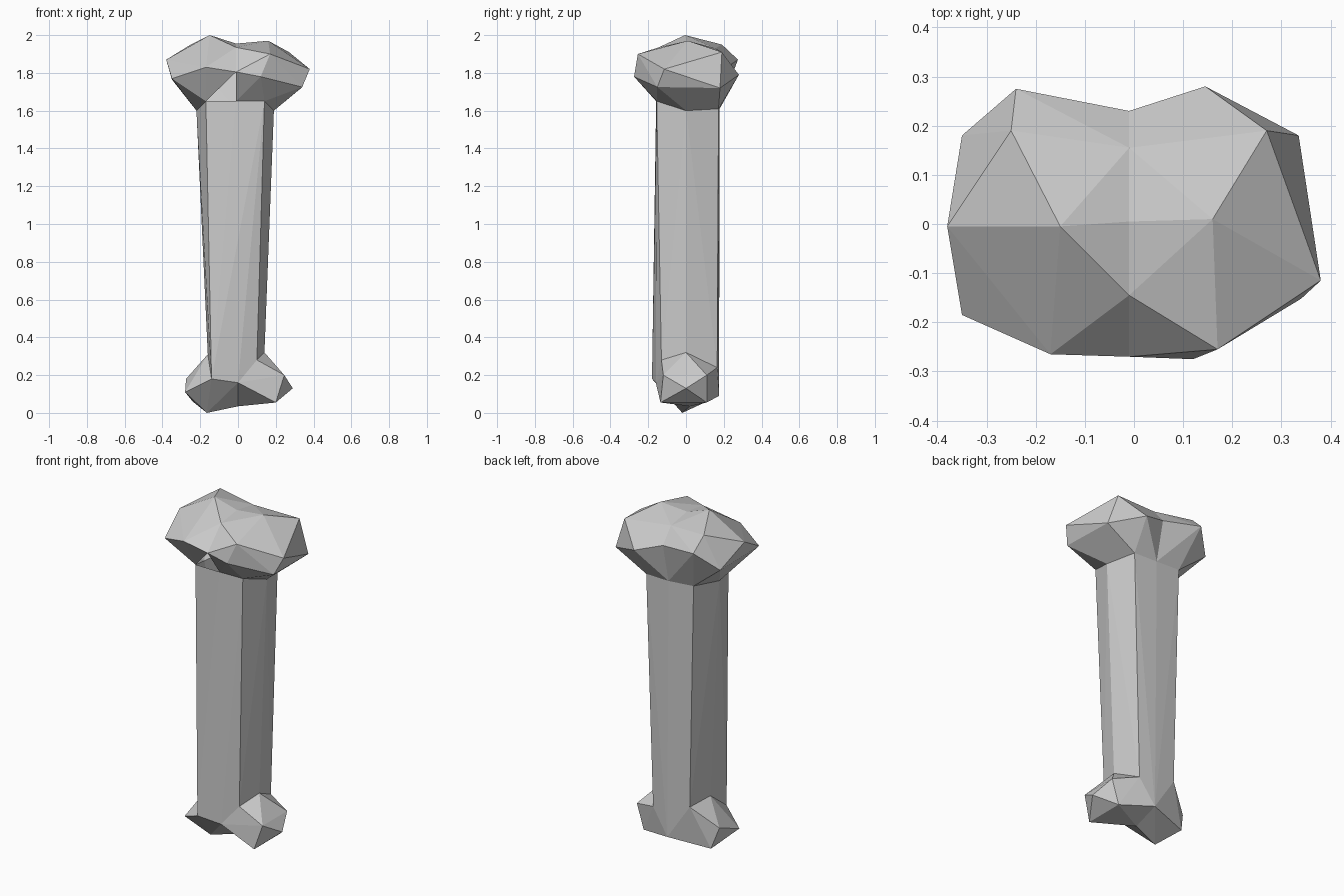
import bpy, bmesh

if "Cube" in bpy.data.objects:
    bpy.data.objects.remove(bpy.data.objects["Cube"])

# Shaft end rings: front-mid, front-right, right, back-right, back-mid, back-left, left, front-left
top_ring = [(-.01, -.158, 1.65), (.14, -.155, 1.65), (.19, 0, 1.60), (.14, .172, 1.61),
            (-.01, .178, 1.61), (-.17, .172, 1.62), (-.22, 0, 1.60), (-.17, -.155, 1.65)]
low_ring = [(0, -.16, .16), (.10, -.13, .28), (.14, 0, .32), (.10, .165, .24),
            (0, .175, .09), (-.14, .165, .30), (-.16, 0, .31), (-.14, -.18, .18)]

# Seam between the two upper lobes, then each lobe
top_seam = [(-.01, -.27, 1.805), (-.01, -.145, 1.935), (-.01, .005, 1.955),
            (-.01, .155, 1.93), (-.01, .23, 1.84)]
top_left = [(-.15, -.005, 2.0), (-.25, .19, 1.95), (-.24, .275, 1.87), (-.35, .18, 1.765),
            (-.38, -.005, 1.87), (-.35, -.185, 1.77), (-.17, -.265, 1.83)]
top_right = [(.16, .01, 1.97), (.27, .19, 1.91), (.145, .28, 1.79), (.335, .18, 1.72),
             (.38, -.115, 1.82), (.34, -.152, 1.725), (.17, -.255, 1.90), (.12, -.275, 1.78)]

# Seam between the two lower lobes, then each lobe
low_seam = [(0, .02, .035)]
low_left = [(-.28, -.10, .11), (-.275, .08, .18), (-.24, .11, .06), (-.165, -.02, 0)]
low_right = [(.29, 0, .13), (.245, .11, .20), (.245, -.12, .20),
             (.20, -.135, .055), (.20, .11, .055)]

bone = bmesh.new()
shared = {}


def add_hull(points, *hidden_sets):
    """Add a convex chunk, leaving out faces that lie inside the bone."""
    chunk = bmesh.new()
    for p in points:
        chunk.verts.new(p)
    bmesh.ops.convex_hull(chunk, input=chunk.verts[:])
    bmesh.ops.recalc_face_normals(chunk, faces=chunk.faces[:])
    hidden = [{tuple(round(c, 3) for c in p) for p in s} for s in hidden_sets]
    for f in chunk.faces:
        keys = [tuple(round(c, 3) for c in v.co) for v in f.verts]
        if any(set(keys) <= s for s in hidden):
            continue
        for k in keys:
            if k not in shared:
                shared[k] = bone.verts.new(k)
        verts = [shared[k] for k in keys]
        if not bone.faces.get(verts):
            bone.faces.new(verts)
    chunk.free()


# Shaft
add_hull(top_ring + low_ring, top_ring, low_ring)

# Two lobes on each end
for ring, seam, left, right in ((top_ring, top_seam, top_left, top_right),
                                (low_ring, low_seam, low_left, low_right)):
    mids = [ring[0], ring[4]]
    inner = ring + seam
    add_hull(left + seam + mids + ring[5:], inner)
    add_hull(right + seam + mids + ring[1:4], inner)

bmesh.ops.recalc_face_normals(bone, faces=bone.faces[:])
mesh = bpy.data.meshes.new("bone")
bone.to_mesh(mesh)
bone.free()
bpy.context.collection.objects.link(bpy.data.objects.new("bone", mesh))
